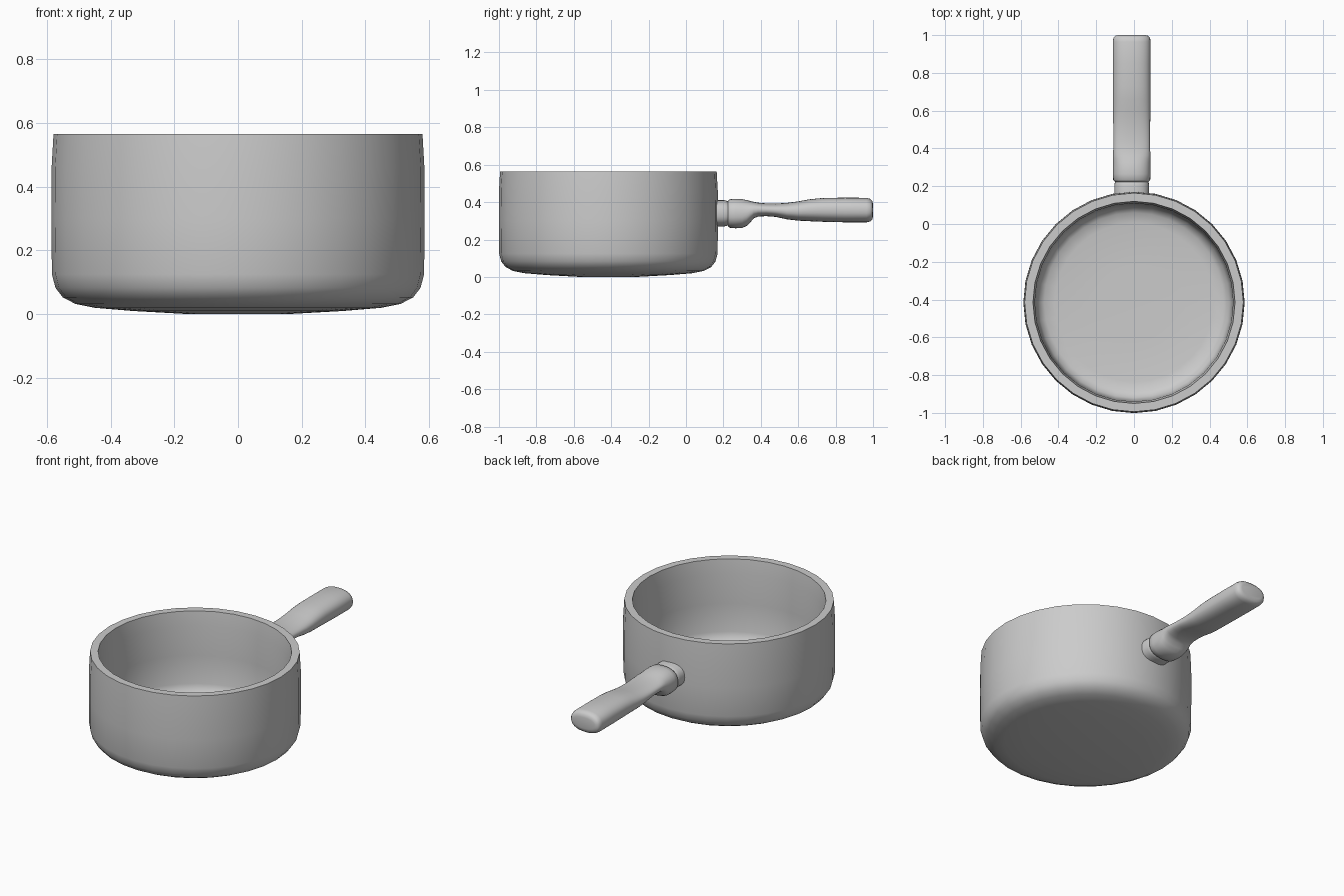
import bpy, bmesh, math

if "Cube" in bpy.data.objects:
    bpy.data.objects.remove(bpy.data.objects["Cube"])

POT_Y = -0.415      # pot axis
HANDLE_X = -0.012   # handle axis


def skin(name, rings, close_start=False, close_end=False, angle=40):
    """Bridge a list of equal-length point rings into a smooth-shaded mesh."""
    bm = bmesh.new()
    loops = [[bm.verts.new(p) for p in ring] for ring in rings]
    n = len(loops[0])
    for a, b in zip(loops, loops[1:]):
        for i in range(n):
            j = (i + 1) % n
            bm.faces.new((a[i], a[j], b[j], b[i]))
    if close_start:
        bm.faces.new(loops[0])
    if close_end:
        bm.faces.new(loops[-1])
    bmesh.ops.recalc_face_normals(bm, faces=bm.faces[:])
    mesh = bpy.data.meshes.new(name)
    bm.to_mesh(mesh)
    bm.free()
    obj = bpy.data.objects.new(name, mesh)
    bpy.context.collection.objects.link(obj)
    bpy.ops.object.select_all(action='DESELECT')
    obj.select_set(True)
    bpy.context.view_layer.objects.active = obj
    bpy.ops.object.shade_smooth_by_angle(angle=math.radians(angle))
    return obj


def circle(r, z, n=32):
    return [(r * math.cos(2 * math.pi * i / n),
             POT_Y + r * math.sin(2 * math.pi * i / n), z) for i in range(n)]


def section(y, bottom, top, half_width, n=32, power=2.4):
    """Rounded cross-section of the handle at a given y."""
    mid, half_height = (top + bottom) / 2, (top - bottom) / 2
    pts = []
    for i in range(n):
        c, s = math.cos(2 * math.pi * i / n), math.sin(2 * math.pi * i / n)
        pts.append((HANDLE_X + math.copysign(abs(c) ** (2 / power), c) * half_width, y,
                    mid + math.copysign(abs(s) ** (2 / power), s) * half_height))
    return pts


# pot: outside from the base up, over the flat rim, down to the inner floor
pot_profile = [(0.15, 0.0), (0.33, 0.01), (0.45, 0.02), (0.51, 0.032),
               (0.55, 0.053), (0.573, 0.083), (0.584, 0.125), (0.586, 0.3),
               (0.585, 0.46), (0.579, 0.565),
               (0.535, 0.565), (0.525, 0.48), (0.522, 0.3), (0.518, 0.13),
               (0.505, 0.09), (0.475, 0.068), (0.42, 0.06), (0.2, 0.055)]
skin("pot", [circle(r, z) for r, z in pot_profile], True, True)

# collar joining the handle to the pot wall
collar = [(0.13, 0.27, 0.41, 0.092), (0.205, 0.27, 0.41, 0.092),
          (0.222, 0.274, 0.406, 0.089), (0.236, 0.285, 0.395, 0.08)]
skin("handle_collar", [section(*s) for s in collar], True, True)

# grip: y, bottom z, top z, half width
grip = [(0.222, 0.285, 0.395, 0.078), (0.224, 0.272, 0.407, 0.09),
        (0.234, 0.263, 0.415, 0.098), (0.265, 0.26, 0.418, 0.1),
        (0.3, 0.262, 0.416, 0.1), (0.325, 0.273, 0.411, 0.1),
        (0.345, 0.293, 0.406, 0.1), (0.362, 0.313, 0.402, 0.099),
        (0.385, 0.323, 0.397, 0.098), (0.43, 0.325, 0.393, 0.097),
        (0.48, 0.321, 0.392, 0.097), (0.54, 0.308, 0.396, 0.098),
        (0.6, 0.301, 0.404, 0.099), (0.66, 0.298, 0.415, 0.1),
        (0.73, 0.295, 0.422, 0.1), (0.85, 0.292, 0.424, 0.1),
        (0.965, 0.292, 0.423, 0.1), (0.985, 0.297, 0.418, 0.097),
        (0.996, 0.308, 0.407, 0.088), (1.0, 0.325, 0.39, 0.072)]
skin("handle_grip", [section(*s) for s in grip], True, True, 60)
